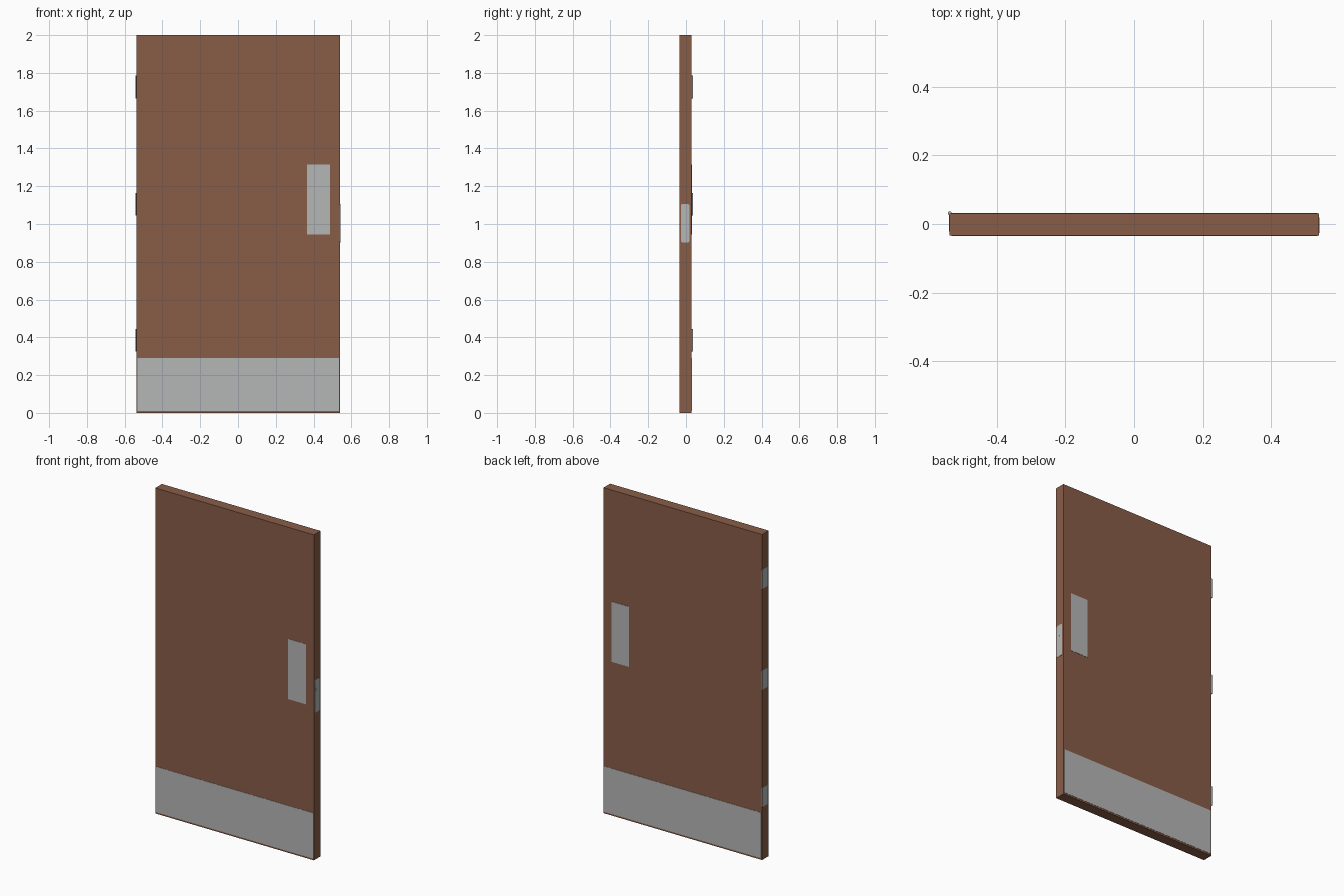
import bpy
from math import radians

cube = bpy.data.objects.get("Cube")
if cube:
    bpy.data.objects.remove(cube, do_unlink=True)


def make_material(name, rgb):
    mat = bpy.data.materials.new(name)
    mat.use_nodes = True
    mat.diffuse_color = (*rgb, 1)
    mat.node_tree.nodes["Principled BSDF"].inputs["Base Color"].default_value = (*rgb, 1)
    return mat


wood = make_material("brown wood", (0.25, 0.11, 0.064))
metal = make_material("brushed metal", (0.46, 0.47, 0.465))


def box(name, x, y, z, mat):
    """Box between the (low, high) limits on each axis."""
    spans = (x, y, z)
    bpy.ops.mesh.primitive_cube_add(size=1, location=[(a + b) / 2 for a, b in spans])
    obj = bpy.context.object
    obj.name = name
    obj.scale = [b - a for a, b in spans]
    bpy.ops.object.transform_apply(location=False, rotation=False, scale=True)
    obj.data.materials.append(mat)
    return obj


LEFT, RIGHT = -0.538, 0.540
FRONT, BACK = -0.034, 0.030
PLATE = 0.0015

# Door slab
box("door_slab", (LEFT, RIGHT), (FRONT, BACK), (0, 2), wood)

# Kick plates and push plates on both faces
for side, y in (("front", (FRONT - PLATE, FRONT)), ("back", (BACK, BACK + PLATE))):
    box(side + "_kick_plate", (-0.533, 0.535), y, (0.01, 0.29), metal)
    box(side + "_push_plate", (0.366, 0.486), y, (0.945, 1.315), metal)

# Lock faceplate with rounded corners, and the latch set in it
faceplate = box("lock_faceplate", (RIGHT - 0.004, RIGHT + PLATE),
                (-0.027, 0.019), (0.903, 1.105), metal)
bevel = faceplate.modifiers.new("rounded corners", "BEVEL")
bevel.width = 0.008
bevel.segments = 4
bevel.limit_method = "WEIGHT"
weights = faceplate.data.attributes.new("bevel_weight_edge", "FLOAT", "EDGE")
for edge in faceplate.data.edges:
    a, b = (faceplate.data.vertices[i].co for i in edge.vertices)
    weights.data[edge.index].value = float(abs(a.x - b.x) > 0.001)
box("latch", (RIGHT, RIGHT + 0.002), (-0.019, 0.007), (1.035, 1.055), metal)

# Hinges: a leaf on the door edge and a round knuckle at the back corner
for label, z in (("lower", 0.385), ("middle", 1.105), ("upper", 1.725)):
    box(label + "_hinge_leaf", (LEFT - PLATE, LEFT), (-0.022, BACK), (z - 0.06, z + 0.06), metal)
    bpy.ops.mesh.primitive_cylinder_add(vertices=24, radius=0.0055, depth=0.12,
                                        location=(LEFT, BACK + 0.0015, z))
    knuckle = bpy.context.object
    knuckle.name = label + "_hinge_knuckle"
    knuckle.data.materials.append(metal)
    bpy.ops.object.shade_smooth_by_angle(angle=radians(30))
